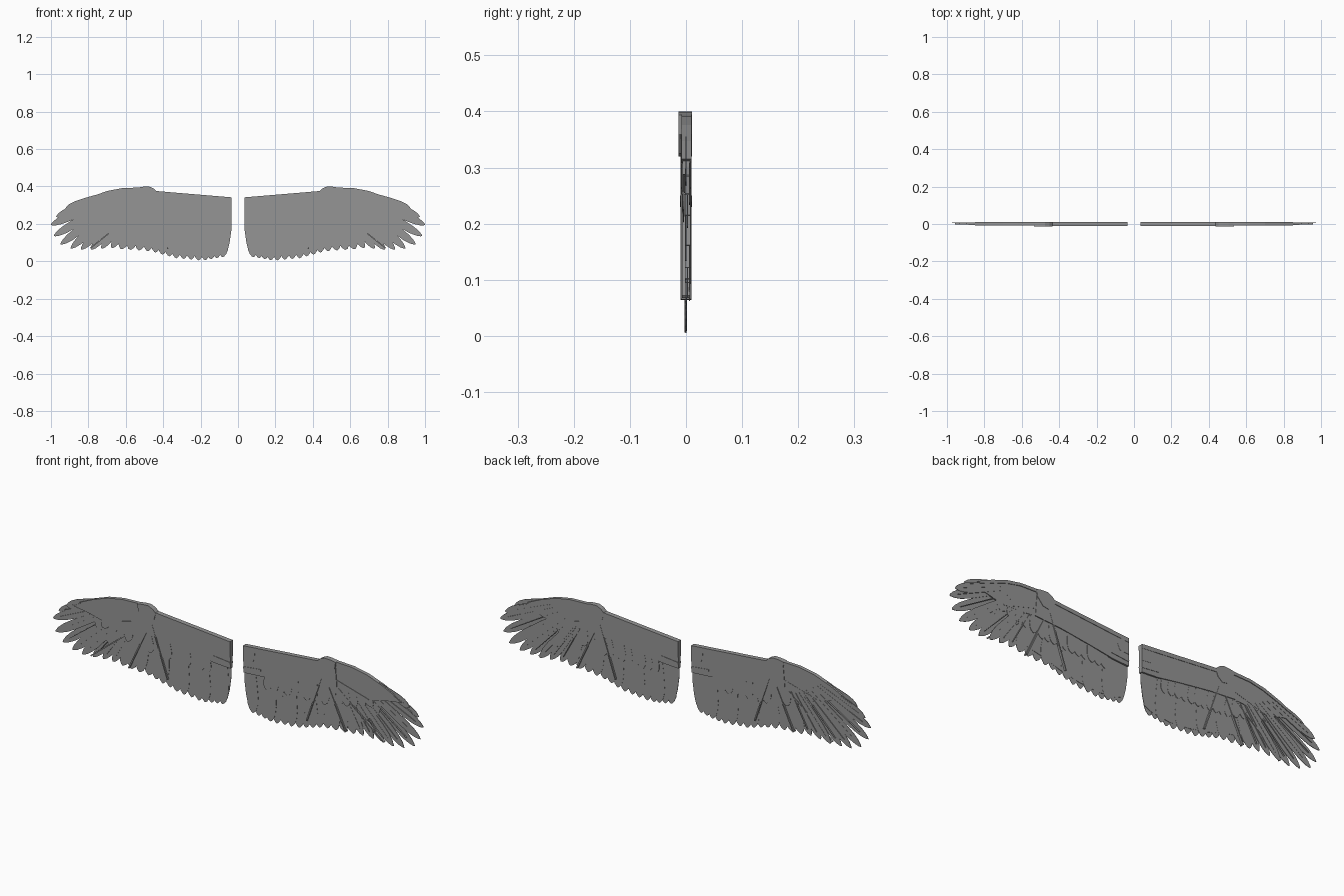
import bpy, bmesh, math
from mathutils import Vector

if "Cube" in bpy.data.objects:
    bpy.data.objects.remove(bpy.data.objects["Cube"])

grey = bpy.data.materials.new("feather_grey")
grey.diffuse_color = (0.30, 0.30, 0.30, 1)
grey.use_nodes = True
grey.node_tree.nodes["Principled BSDF"].inputs["Base Color"].default_value = grey.diffuse_color


def add_prism(bm, outline, y0, y1):
    """Closed plate: an (x, z) outline extruded from y0 to y1."""
    front = [bm.verts.new((x, y0, z)) for x, z in outline]
    back = [bm.verts.new((x, y1, z)) for x, z in outline]
    bm.faces.new(front)
    bm.faces.new(back[::-1])
    n = len(outline)
    for i in range(n):
        j = (i + 1) % n
        bm.faces.new((front[j], front[i], back[i], back[j]))


def finish(name, bm):
    """Make the object and mirror it to the other wing."""
    bmesh.ops.recalc_face_normals(bm, faces=bm.faces)
    mesh = bpy.data.meshes.new(name)
    bm.to_mesh(mesh)
    bm.free()
    mesh.materials.append(grey)
    ob = bpy.data.objects.new(name, mesh)
    bpy.context.collection.objects.link(ob)
    mod = ob.modifiers.new("other_wing", 'MIRROR')
    mod.use_mirror_merge = False
    return ob


def plate(name, outline, y0, y1):
    bm = bmesh.new()
    add_prism(bm, outline, y0, y1)
    return finish(name, bm)


def feather_outline(root, tip, width):
    """Blade that widens towards a rounded tip."""
    root, tip = Vector(root), Vector(tip)
    d = tip - root
    side = Vector((-d.y, d.x)).normalized() * width / 2
    shape = [(0, .55), (.35, .85), (.65, 1), (.82, .88), (.92, .6), (.98, .25)]
    left = [root + d * t + side * w for t, w in shape]
    right = [root + d * t - side * w for t, w in reversed(shape)]
    return [tuple(p) for p in left + [tip] + right]


def along(points, t):
    """Point at fraction t of a polyline, by index."""
    f = t * (len(points) - 1)
    i = min(int(f), len(points) - 2)
    return Vector(points[i]).lerp(Vector(points[i + 1]), f - i)


def feather_row(name, roots, tips, count, width, y, step, thick):
    """Overlapping row of feathers, staggered in depth."""
    bm = bmesh.new()
    for i in range(count):
        t = i / (count - 1)
        yy = y + step * (i % 3)
        add_prism(bm, feather_outline(along(roots, t), along(tips, t), width),
                  yy - thick / 2, yy + thick / 2)
    return finish(name, bm)


# Thin sheet that closes the inner wing between the feathers
plate("wing_membrane",
      [(.035, .34), (.44, .37), (.62, .37), (.80, .31), (.76, .20), (.68, .14),
       (.60, .11), (.50, .09), (.40, .06), (.30, .04), (.20, .03), (.10, .04),
       (.055, .06), (.045, .10), (.035, .17)], -.001, .001)

# Flight feathers of the arm
feather_row("secondary_feathers",
            [(.075, .25), (.20, .24), (.33, .25), (.44, .26), (.56, .26)],
            [(.082, .022), (.19, .003), (.33, .016), (.46, .052), (.625, .065)],
            15, .062, -.0015, .0012, .0015)

# Spread flight feathers of the hand
primary_tips = [(.675, .070), (.73, .068), (.785, .062), (.84, .062), (.895, .068),
                (.95, .090), (.985, .135), (1.0, .195), (.972, .238), (.925, .275)]
primary_roots = [(.57, .26), (.59, .265), (.61, .27), (.63, .28), (.65, .29),
                 (.67, .30), (.69, .31), (.71, .325), (.73, .335), (.75, .345)]
feather_row("primary_feathers", primary_roots, primary_tips, 10, .046, 0, .003, .002)

# Quills along the primaries
bm = bmesh.new()
for root, tip in zip(primary_roots, primary_tips):
    a, b = Vector(root), Vector(tip)
    d = b - a
    s = Vector((-d.y, d.x)).normalized() * .002
    e = a + d * .85
    add_prism(bm, [tuple(a + s), tuple(e + s * .5), tuple(e - s * .5), tuple(a - s)], -.002, .008)
finish("feather_quills", bm)

# Covert feathers with a scalloped lower edge, on both faces
covert_roots = [(.17, .26), (.35, .27), (.52, .29), (.66, .31)]
covert_tips = [(.16, .155), (.34, .16), (.50, .17), (.73, .225)]
for name, y in (("front_coverts", -.005), ("back_coverts", .004)):
    feather_row(name, covert_roots, covert_tips, 16, .045, y, .0006, .002)

# Thick arm and hand panels
plate("arm_panel",
      [(.035, .34), (.25, .357), (.44, .373), (.53, .385), (.54, .265), (.40, .255),
       (.25, .235), (.12, .215), (.035, .21)], -.009, .009)
plate("hand_panel",
      [(.52, .392), (.62, .388), (.69, .375), (.76, .35), (.83, .32), (.885, .288),
       (.80, .275), (.72, .255), (.62, .258), (.52, .265)], -.006, .007)

# Leading edge bar and its hand continuation
plate("leading_edge", [(.035, .342), (.44, .376), (.46, .36), (.035, .322)], -.012, .011)
plate("hand_edge",
      [(.52, .395), (.62, .391), (.70, .376), (.78, .347), (.85, .315),
       (.84, .308), (.77, .336), (.69, .363), (.62, .377), (.52, .38)], -.008, .010)

# Wrist joint
plate("wrist",
      [(.435, .374), (.452, .390), (.475, .40), (.505, .399), (.535, .394), (.53, .36),
       (.50, .325), (.47, .32), (.445, .34)], -.013, .011)

# Middle bar and diagonal struts
bars = [((.035, .235), (.13, .245), .010, .011), ((.46, .31), (.375, .065), .006, .010),
        ((.47, .31), (.585, .065), .006, .009), ((.49, .31), (.79, .07), .006, .007),
        ((.48, .32), (.71, .255), .006, .008)]
bm = bmesh.new()
for a, b, w, depth in bars:
    a, b = Vector(a), Vector(b)
    s = Vector((a.y - b.y, b.x - a.x)).normalized() * w / 2
    add_prism(bm, [tuple(a + s), tuple(b + s), tuple(b - s), tuple(a - s)], -depth, depth)
finish("struts", bm)

# Cuff at the wing root
plate("root_cuff",
      [(.035, .34), (.095, .345), (.098, .30), (.085, .27), (.035, .265)], -.010, .010)
